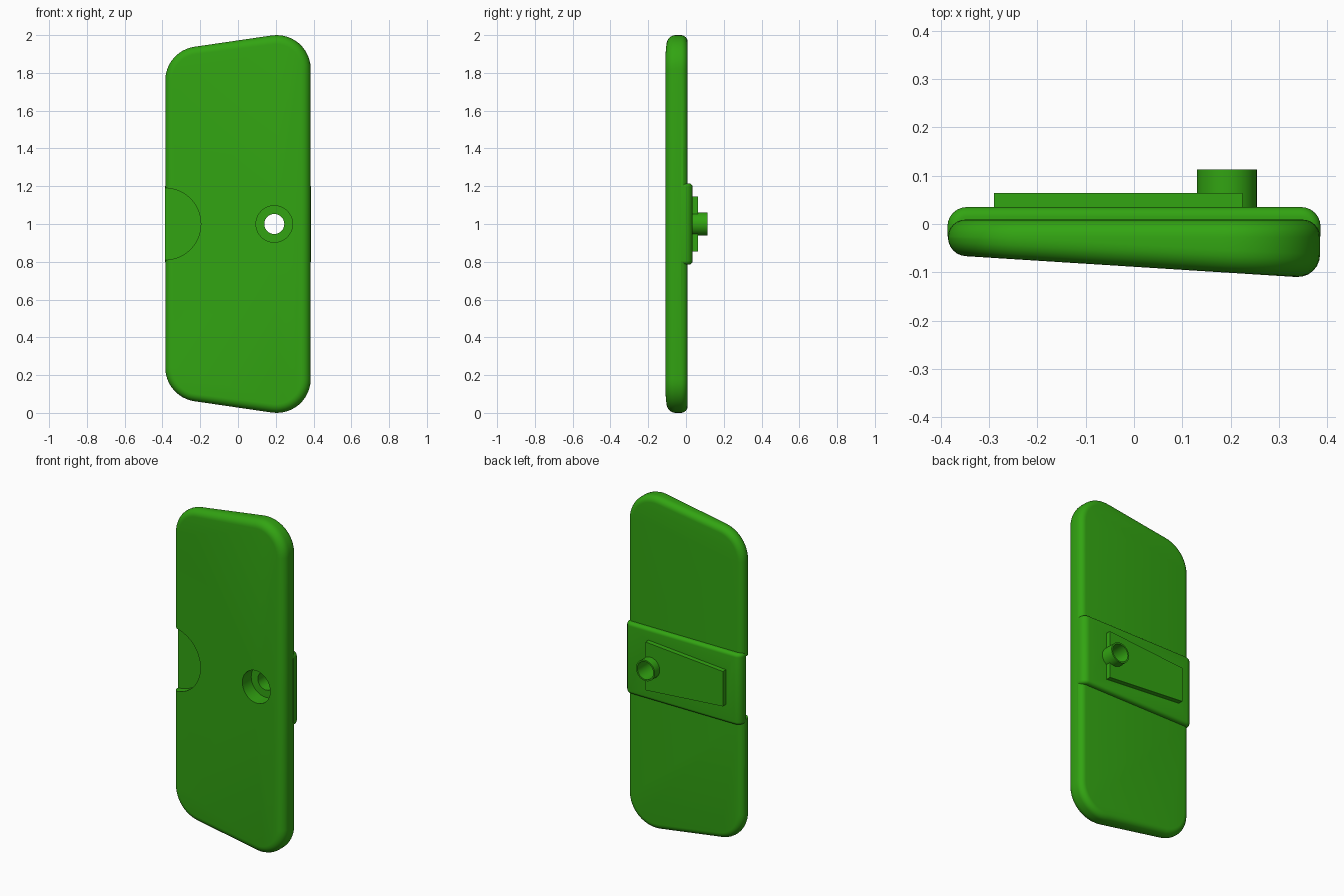
import bpy, bmesh, math
from mathutils import Matrix

cube = bpy.data.objects.get("Cube")
if cube:
    bpy.data.objects.remove(cube, do_unlink=True)

green = bpy.data.materials.new("green plastic")
colour = (0.032, 0.37, 0.006, 1.0)
green.diffuse_color = colour
green.use_nodes = True
green.node_tree.nodes["Principled BSDF"].inputs["Base Color"].default_value = colour


def add_object(name, bm):
    bmesh.ops.recalc_face_normals(bm, faces=bm.faces)
    mesh = bpy.data.meshes.new(name)
    bm.to_mesh(mesh)
    bm.free()
    mesh.materials.append(green)
    obj = bpy.data.objects.new(name, mesh)
    bpy.context.collection.objects.link(obj)
    return obj


def loft(name, rings):
    """Closed solid through a series of equal-length point rings."""
    bm = bmesh.new()
    loops = [[bm.verts.new(p) for p in ring] for ring in rings]
    n = len(loops[0])
    for a, b in zip(loops, loops[1:]):
        for i in range(n):
            j = (i + 1) % n
            bm.faces.new((a[i], a[j], b[j], b[i]))
    bm.faces.new(loops[0])
    bm.faces.new(loops[-1])
    return add_object(name, bm)


def cylinder_y(name, x, z, radius, y0, y1, sides=48):
    """Cylinder lying along the y axis."""
    bm = bmesh.new()
    place = Matrix.Translation((x, (y0 + y1) / 2, z)) @ Matrix.Rotation(math.pi / 2, 4, "X")
    bmesh.ops.create_cone(bm, cap_ends=True, segments=sides, radius1=radius,
                          radius2=radius, depth=y1 - y0, matrix=place)
    return add_object(name, bm)


def combine(target, tool, operation):
    mod = target.modifiers.new(operation, "BOOLEAN")
    mod.operation = operation
    mod.solver = "EXACT"
    mod.object = tool
    bpy.context.view_layer.objects.active = target
    bpy.ops.object.modifier_apply(modifier=mod.name)
    bpy.data.objects.remove(tool, do_unlink=True)


# Panel: slanted outline with round corners, front face thickening toward +x
SLANT = math.radians(8.3)
CORNER = 0.18
BACK, BACK_R = 0.009, 0.036
HALF = math.pi / 2
corners = [  # centre x, centre z, start angle, end angle
    (0.205, 1.82, 0, HALF + SLANT),
    (-0.205, 1.76, HALF + SLANT, math.pi),
    (-0.205, 0.24, math.pi, 3 * HALF - SLANT),
    (0.205, 0.18, 3 * HALF - SLANT, 4 * HALF),
]


def front_y(x):
    return -0.0885 - 0.063 * x


def panel_ring(t, front):
    """Outline at rounding angle t: 0 is the flat face, 90 degrees the rim."""
    ring = []
    for cx, cz, a0, a1 in corners:
        for k in range(13):
            a = a0 + (a1 - a0) * k / 12
            rim_x = cx + CORNER * math.cos(a)
            r = 0.043 + 0.018 * rim_x if front else BACK_R
            reach = CORNER - r * (1 - math.sin(t))
            x, z = cx + reach * math.cos(a), cz + reach * math.sin(a)
            drop = r * (1 - math.cos(t))
            ring.append((x, front_y(x) + drop if front else BACK - drop, z))
    return ring


steps = [HALF * k / 6 for k in range(7)]
panel = loft("cover_panel", [panel_ring(t, True) for t in steps] +
             [panel_ring(t, False) for t in reversed(steps)])


# Raised cross band on the back, with rounded sides and ends
def band_ring(t, side):
    d = 0.02 * (1 - math.sin(t))
    z = 1 + side * (0.215 - 0.02 * (1 - math.cos(t)))
    w, y, r = 0.386 - d, 0.035 - d, 0.04 - d
    arc = [(w - r + r * math.cos(a), y - r + r * math.sin(a)) for a in steps]
    half = [(w, -0.026)] + arc
    return [(px, py, z) for px, py in half] + [(-px, py, z) for px, py in reversed(half)]


band = loft("cross_band", [band_ring(t, -1) for t in steps] +
            [band_ring(t, 1) for t in reversed(steps)])

# Tapered pad on the band
pad = loft("tapered_pad", [
    [(-0.29, y, 0.895), (0.225, y, 0.855), (0.225, y, 1.145), (-0.29, y, 1.105)]
    for y in (0.02, 0.064)])

# Peg that carries the screw hole
peg = cylinder_y("screw_peg", 0.192, 1.0, 0.062, 0.015, 0.113)

for part in (band, pad, peg):
    combine(panel, part, "UNION")

# Screw hole, its wide front recess, and the finger notch
for cutter in (cylinder_y("screw_hole", 0.192, 1.0, 0.053, -0.3, 0.3),
               cylinder_y("screw_head_recess", 0.192, 1.0, 0.097, -0.3, -0.01),
               cylinder_y("finger_notch", -0.387, 1.0, 0.19, -0.3, -0.02, 64)):
    combine(panel, cutter, "DIFFERENCE")

bpy.ops.object.select_all(action="DESELECT")
panel.select_set(True)
bpy.context.view_layer.objects.active = panel
bpy.ops.object.shade_smooth_by_angle(angle=math.radians(30))
